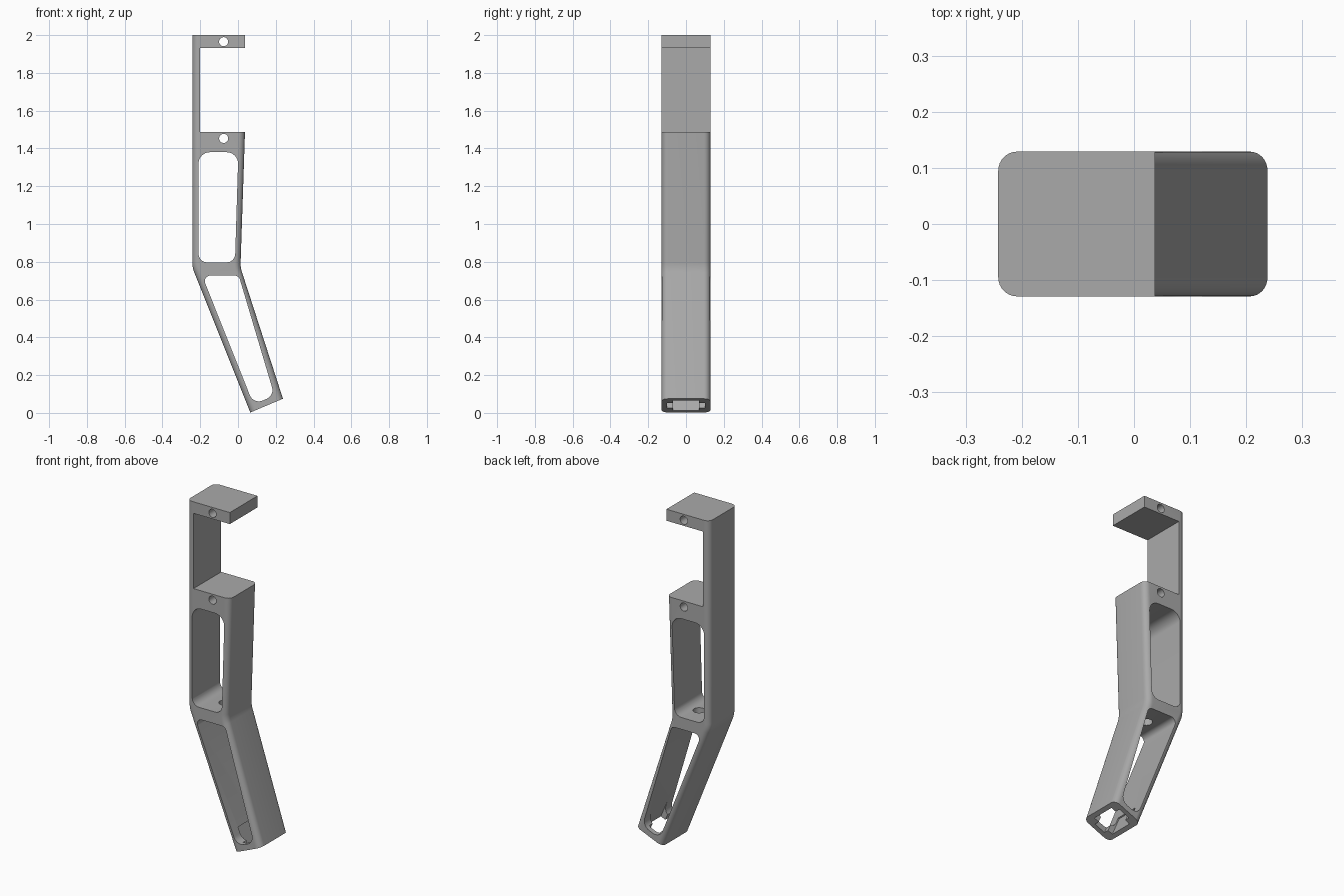
import bpy, bmesh, math
from mathutils import Vector, Matrix

cube = bpy.data.objects.get("Cube")
if cube:
    bpy.data.objects.remove(cube, do_unlink=True)

grey = bpy.data.materials.new("plain_grey")
grey.use_nodes = True
colour = (0.4, 0.4, 0.4, 1)
grey.diffuse_color = colour
grey.node_tree.nodes["Principled BSDF"].inputs["Base Color"].default_value = colour


def rounded(corners, steps=8):
    """Turn (x, z, radius) corners into a filleted outline."""
    out = []
    for i, (x, z, r) in enumerate(corners):
        p = Vector((x, z))
        if not r:
            out.append(p)
            continue
        a = (Vector(corners[i - 1][:2]) - p).normalized()
        b = (Vector(corners[(i + 1) % len(corners)][:2]) - p).normalized()
        half = a.angle(b) / 2
        centre = p + (a + b).normalized() * r / math.sin(half)
        start = p + a * r / math.tan(half) - centre
        end = p + b * r / math.tan(half) - centre
        sweep = start.angle_signed(end)
        for k in range(steps + 1):
            t = -sweep * k / steps
            c, s = math.cos(t), math.sin(t)
            out.append(centre + Vector((start.x * c - start.y * s, start.x * s + start.y * c)))
    return out


def finish(name, bm):
    bmesh.ops.recalc_face_normals(bm, faces=bm.faces)
    mesh = bpy.data.meshes.new(name)
    bm.to_mesh(mesh)
    bm.free()
    mesh.materials.append(grey)
    ob = bpy.data.objects.new(name, mesh)
    bpy.context.collection.objects.link(ob)
    return ob


def prism(corners, half):
    """Extrude an xz outline between -half and +half in y."""
    bm = bmesh.new()
    face = bm.faces.new([bm.verts.new((p.x, -half, p.y)) for p in rounded(corners)])
    new = bmesh.ops.extrude_face_region(bm, geom=[face])["geom"]
    bmesh.ops.translate(bm, vec=(0, 2 * half, 0),
                        verts=[v for v in new if isinstance(v, bmesh.types.BMVert)])
    return bm


def cylinder(name, radius, depth, matrix):
    bm = bmesh.new()
    bmesh.ops.create_cone(bm, cap_ends=True, segments=32, radius1=radius,
                          radius2=radius, depth=depth, matrix=matrix)
    return finish(name, bm)


def box(name, size, matrix):
    bm = bmesh.new()
    bmesh.ops.create_cube(bm, size=1, matrix=matrix @ Matrix.Diagonal((*size, 1)))
    return finish(name, bm)


# Bent handle body with the clamp arm on top
bm = prism([(-0.242, 2, 0), (-0.242, 0.77, 0.15), (0.065, 0.002, 0),
            (0.238, 0.075, 0), (0.013, 0.77, 0.15), (0.037, 1.488, 0),
            (-0.2, 1.488, 0), (-0.2, 1.932, 0), (0.037, 1.932, 0), (0.037, 2, 0)], 0.129)


def is_long_outer_edge(e):
    a, b = e.verts[0].co, e.verts[1].co
    mid = (a + b) / 2
    steep = abs(a.z - b.z) > abs(a.x - b.x) and abs(a.y - b.y) < 0.001
    return steep and (mid.x < -0.22 or mid.z < 1.4)


bmesh.ops.bevel(bm, geom=[e for e in bm.edges if is_long_outer_edge(e)], offset=0.034,
                offset_type='OFFSET', segments=8, profile=0.5, affect='EDGES')
body = finish("handle_body", bm)

# Windows through the two handle sections
cutters = [
    finish("upper_window", prism([(-0.209, 1.38, 0.06), (-0.209, 0.797, 0.045),
                                  (-0.016, 0.797, 0.045), (0.002, 1.38, 0.06)], 0.3)),
    finish("lower_window", prism([(-0.19, 0.727, 0.03), (0.082, 0.045, 0.05),
                                  (0.193, 0.092, 0.05), (0.004, 0.727, 0.03)], 0.3)),
]

# Pin holes through the arm and the block, and a hole in the middle web
sideways = Matrix.Rotation(math.pi / 2, 4, 'X')
for z in (1.965, 1.453):
    cutters.append(cylinder("pin_hole", 0.024, 0.6,
                            Matrix.Translation((-0.076, 0, z)) @ sideways))
cutters.append(cylinder("web_hole", 0.033, 0.16, Matrix.Translation((-0.085, 0, 0.76))))

# Stepped socket in the tilted lower end
tilt = math.atan2(0.073, 0.173)
end = Matrix.Translation((0.1515, 0, 0.0385)) @ Matrix.Rotation(-tilt, 4, 'Y')
cutters.append(box("socket_centre", (0.134, 0.14, 0.24), end))
cutters.append(box("socket_sides", (0.07, 0.2, 0.24), end))

bpy.context.view_layer.objects.active = body
for cutter in cutters:
    mod = body.modifiers.new("cut", 'BOOLEAN')
    mod.operation = 'DIFFERENCE'
    mod.solver = 'EXACT'
    mod.object = cutter
    bpy.ops.object.modifier_apply(modifier=mod.name)
    bpy.data.objects.remove(cutter, do_unlink=True)

bpy.ops.object.select_all(action='DESELECT')
body.select_set(True)
bpy.ops.object.shade_smooth_by_angle(angle=math.radians(30))
